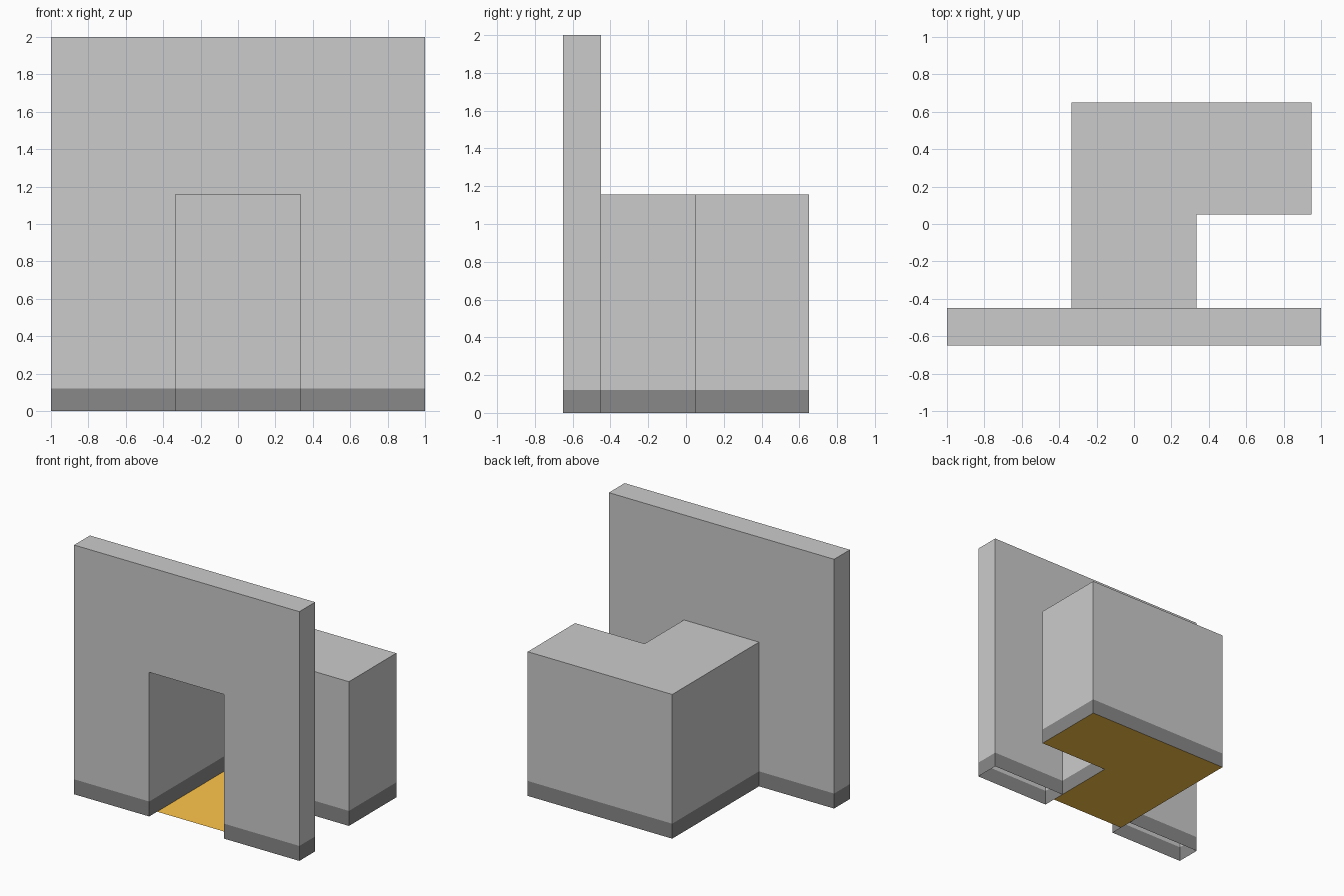
import bpy
import bmesh

if "Cube" in bpy.data.objects:
    bpy.data.objects.remove(bpy.data.objects["Cube"])

W, D0, D1 = 1.0, -0.65, -0.45      # facade half width, front and back
DOOR, DOOR_H = 0.333, 1.157        # doorway half width and height
SKIRT, TOP = 0.12, 2.0
FLOOR_Y = -0.55                    # floor starts halfway through the doorway
BACK, BEND_Y, END_X = 0.65, 0.05, 0.95


def material(name, color):
    mat = bpy.data.materials.new(name)
    mat.diffuse_color = color
    mat.use_nodes = True
    mat.node_tree.nodes["Principled BSDF"].inputs["Base Color"].default_value = mat.diffuse_color
    return mat


def finish(name, bm, mat=None):
    bmesh.ops.remove_doubles(bm, verts=bm.verts, dist=1e-4)
    mesh = bpy.data.meshes.new(name)
    bm.to_mesh(mesh)
    bm.free()
    obj = bpy.data.objects.new(name, mesh)
    bpy.context.collection.objects.link(obj)
    if mat:
        mesh.materials.append(mat)
    return obj


def add_face(bm, pts):
    bm.faces.new([bm.verts.new(p) for p in pts])


def add_walls(bm, path, z0, z1, closed=False):
    """Upright sheets along a plan path; outside is right of travel."""
    ends = path[1:] + path[:1] if closed else path[1:]
    for (ax, ay), (bx, by) in zip(path, ends):
        add_face(bm, [(ax, ay, z0), (bx, by, z0), (bx, by, z1), (ax, ay, z1)])


def corridor_plan(y):
    return [(DOOR, y), (DOOR, BEND_Y), (END_X, BEND_Y),
            (END_X, BACK), (-DOOR, BACK), (-DOOR, y)]


def pier(x0, x1):
    return [(x0, D0), (x1, D0), (x1, D1), (x0, D1)]


piers = [pier(-W, -DOOR), pier(DOOR, W)]
dark = material("dark_trim", (0.25, 0.25, 0.25, 1))
orange = material("orange_floor", (1.0, 0.57, 0.07, 1))

# Hollow facade: an arch profile swept through its depth, open underneath
profile = [(-W, SKIRT), (-DOOR, SKIRT), (-DOOR, DOOR_H), (DOOR, DOOR_H),
           (DOOR, SKIRT), (W, SKIRT), (W, TOP), (-W, TOP)]
bm = bmesh.new()
add_face(bm, [(x, D0, z) for x, z in profile])
add_face(bm, [(x, D1, z) for x, z in reversed(profile)])
for i, (ax, az) in enumerate(profile):
    bx, bz = profile[(i + 1) % len(profile)]
    if az == bz == SKIRT:
        continue
    add_face(bm, [(ax, D0, az), (ax, D1, az), (bx, D1, bz), (bx, D0, bz)])
finish("facade_wall", bm)

# Dark skirting round both hollow piers
bm = bmesh.new()
for plan in piers:
    add_walls(bm, plan, 0, SKIRT, closed=True)
finish("facade_skirting", bm, dark)

# L-shaped corridor shell with ceiling
bm = bmesh.new()
add_walls(bm, corridor_plan(D1), SKIRT, DOOR_H)
add_face(bm, [(x, y, DOOR_H) for x, y in corridor_plan(D1)])
finish("corridor_shell", bm)

# Dark skirting along the corridor
bm = bmesh.new()
add_walls(bm, corridor_plan(D1), 0, SKIRT)
finish("corridor_skirting", bm, dark)

# Orange floor
bm = bmesh.new()
add_face(bm, [(x, y, 0) for x, y in corridor_plan(FLOOR_Y)])
finish("corridor_floor", bm, orange)
